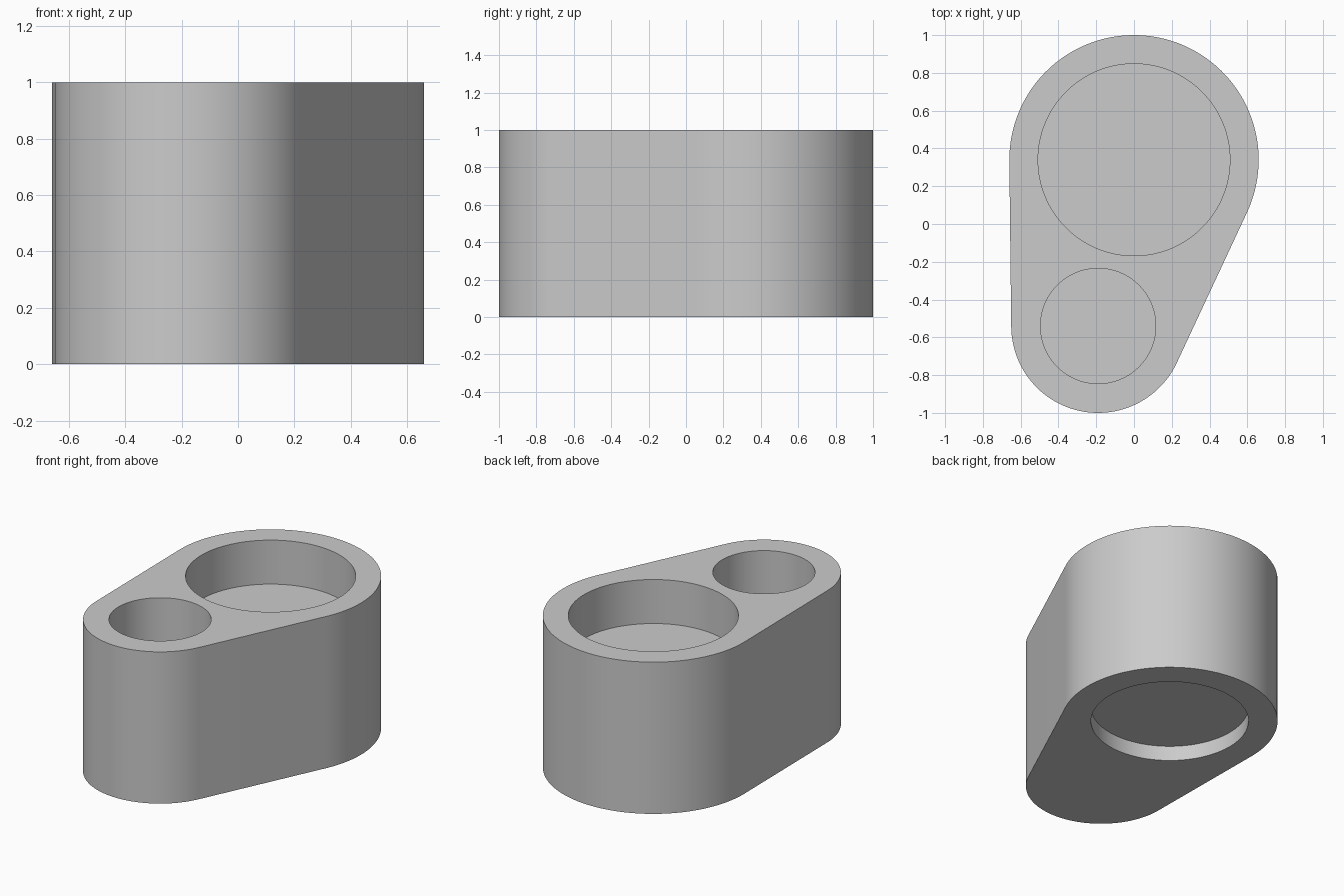
import bpy
import bmesh
import math
from mathutils import Vector

cube = bpy.data.objects.get("Cube")
if cube:
    bpy.data.objects.remove(cube, do_unlink=True)

grey = bpy.data.materials.new("plain_grey")
grey.use_nodes = True
colour = (0.6, 0.6, 0.6, 1)
grey.diffuse_color = colour
grey.node_tree.nodes["Principled BSDF"].inputs["Base Color"].default_value = colour

BIG, BIG_R = Vector((0, 0.34)), 0.66
SMALL, SMALL_R = Vector((-0.19, -0.54)), 0.46
HEIGHT = 1.0


def arc(centre, radius, start, end, steps):
    angles = [start + (end - start) * i / steps for i in range(steps + 1)]
    return [centre + radius * Vector((math.cos(a), math.sin(a))) for a in angles]


def prism(name, outline, bottom, top):
    """Extrude a closed counter-clockwise outline between two heights."""
    bm = bmesh.new()
    base = bm.faces.new([bm.verts.new((p.x, p.y, bottom)) for p in outline])
    side = bmesh.ops.extrude_face_region(bm, geom=[base], use_keep_orig=True)
    verts = [g for g in side["geom"] if isinstance(g, bmesh.types.BMVert)]
    bmesh.ops.translate(bm, verts=verts, vec=(0, 0, top - bottom))
    bmesh.ops.recalc_face_normals(bm, faces=bm.faces)
    mesh = bpy.data.meshes.new(name)
    bm.to_mesh(mesh)
    bm.free()
    mesh.materials.append(grey)
    obj = bpy.data.objects.new(name, mesh)
    bpy.context.collection.objects.link(obj)
    return obj


# Body: two round ends joined by their outer tangents
axis = SMALL - BIG
heading = math.atan2(axis.y, axis.x)
spread = math.acos((BIG_R - SMALL_R) / axis.length)
outline = arc(SMALL, SMALL_R, heading - spread, heading + spread, 64)
outline += arc(BIG, BIG_R, heading + spread, heading - spread + math.tau, 96)
body = prism("holder_body", outline, 0, HEIGHT)

# Round pockets: wide and narrow from above, shallow recess from below
pockets = [
    ("wide_pocket", BIG, 0.508, HEIGHT - 0.29, HEIGHT + 0.1),
    ("narrow_pocket", SMALL, 0.305, HEIGHT - 0.85, HEIGHT + 0.1),
    ("base_recess", BIG, 0.482, -0.1, 0.1),
]
bpy.context.view_layer.objects.active = body
for name, centre, radius, bottom, top in pockets:
    ring = arc(centre, radius, 0, math.tau, 128)[:-1]
    cutter = prism(name, ring, bottom, top)
    cutter.hide_render = True
    cut = body.modifiers.new(name, 'BOOLEAN')
    cut.operation = 'DIFFERENCE'
    cut.solver = 'EXACT'
    cut.object = cutter
    bpy.ops.object.modifier_apply(modifier=cut.name)
    bpy.data.objects.remove(cutter, do_unlink=True)

# Smooth round walls with crisp rims
bpy.ops.object.select_all(action='DESELECT')
body.select_set(True)
bpy.ops.object.shade_smooth_by_angle(angle=math.radians(30))
